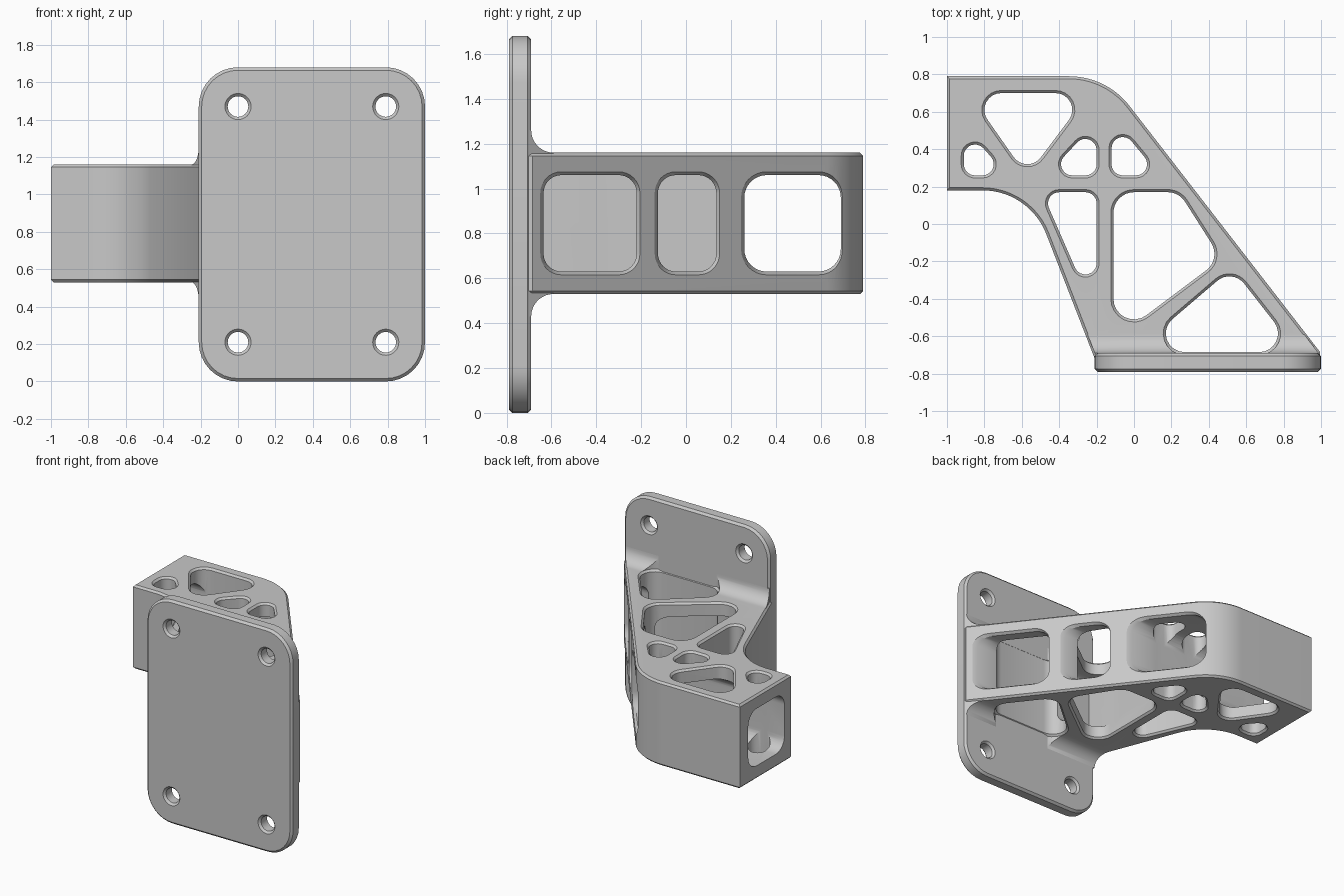
import bpy, bmesh, math
from mathutils import Vector

cube = bpy.data.objects.get("Cube")
if cube:
    bpy.data.objects.remove(cube, do_unlink=True)

grey = bpy.data.materials.new("plain grey")
grey.use_nodes = True
grey.diffuse_color = (0.58, 0.58, 0.58, 1)
grey.node_tree.nodes["Principled BSDF"].inputs["Base Color"].default_value = grey.diffuse_color


def rounded(centres, r, n=8):
    """Outline around counter-clockwise arc centres, with radius r."""
    pts, m = [], len(centres)
    for i, c in enumerate(centres):
        p, q = centres[i - 1], centres[(i + 1) % m]
        a = math.atan2(c[1] - p[1], c[0] - p[0]) - math.pi / 2
        b = math.atan2(q[1] - c[1], q[0] - c[0]) - math.pi / 2
        turn = (b - a) % math.tau
        for k in range(n + 1):
            t = a + turn * k / n
            pts.append((c[0] + r * math.cos(t), c[1] + r * math.sin(t)))
    return pts


def fillet(p, c, q, t, n=14):
    """Arc that rounds corner c between p and q, tangent at distance t."""
    p, c, q = Vector(p), Vector(c), Vector(q)
    u, v = (p - c).normalized(), (q - c).normalized()
    mid = c + (u + v).normalized() * t / math.cos(u.angle(v) / 2)
    a, b = c + u * t - mid, c + v * t - mid
    return [tuple(mid + a.slerp(b, k / n).normalized() * a.length) for k in range(n + 1)]


def inset(pts, d):
    """Move a counter-clockwise outline inwards by d, with mitred corners."""
    out = []
    for i, c in enumerate(pts):
        p, c, q = Vector(pts[i - 1]), Vector(c), Vector(pts[(i + 1) % len(pts)])
        e, f = (c - p).normalized(), (q - c).normalized()
        m, n = Vector((-e.y, e.x)), Vector((-f.y, f.x))
        out.append(tuple(c + (m + n) * d / (1 + m.dot(n))))
    return out


def line_x(a, b, y):
    """x of the straight wall through a and b at height y of the plan."""
    return a[0] + (y - a[1]) / (b[1] - a[1]) * (b[0] - a[0])


def skin(name, rings, helper=False):
    """Closed solid through a row of matching 3D rings."""
    bm = bmesh.new()
    loops = [[bm.verts.new(p) for p in ring] for ring in rings]
    n = len(loops[0])
    for a, b in zip(loops, loops[1:]):
        for i in range(n):
            j = (i + 1) % n
            bm.faces.new((a[i], a[j], b[j], b[i]))
    bm.faces.new(loops[0])
    bm.faces.new(loops[-1])
    bmesh.ops.recalc_face_normals(bm, faces=bm.faces)
    mesh = bpy.data.meshes.new(name)
    bm.to_mesh(mesh)
    bm.free()
    mesh.materials.append(grey)
    ob = bpy.data.objects.new(name, mesh)
    bpy.context.collection.objects.link(ob)
    if helper:
        ob.hide_render = True
        ob.hide_set(True)
        ob.display_type = 'WIRE'
    return ob


def boolean(ob, other, operation='DIFFERENCE'):
    mod = ob.modifiers.new(other.name, 'BOOLEAN')
    mod.object, mod.operation, mod.solver = other, operation, 'EXACT'


# Mounting plate with chamfered rim
FRONT, BACK, CH = -0.79, -0.69, 0.016
corners = [(0, 0.21), (0.79, 0.21), (0.79, 1.47), (0, 1.47)]
plate = skin("mounting_plate", [
    [(x, y, z) for x, z in rounded(corners, r)]
    for y, r in ((FRONT, 0.21 - CH), (FRONT + CH, 0.21), (BACK - CH, 0.21), (BACK, 0.21 - CH))])

# Countersunk screw holes
for i, (cx, cz) in enumerate(corners):
    hole = skin(f"screw_hole_cutter_{i}", [
        [(cx + r * math.cos(k * math.tau / 32), y, cz + r * math.sin(k * math.tau / 32)) for k in range(32)]
        for y, r in ((FRONT - 0.02, 0.09), (FRONT + 0.015, 0.055), (BACK - 0.015, 0.055), (BACK + 0.02, 0.09))], True)
    boolean(plate, hole)

# Arm: bent plan outline with chamfered top and bottom edges
LOW, HIGH, ROOT, C = 0.53, 1.16, -0.74, 0.014
end_a, bend_a, tip_a = (-1, 0.79), (-0.147, 0.79), (0.995, -0.685)
end_b, bend_b, tip_b = (-1, 0.18), (-0.56, 0.18), (-0.21, -0.72)
plan = [end_b] + fillet(end_b, bend_b, tip_b, 0.25) + [tip_b, (tip_b[0], ROOT), (tip_a[0], ROOT), tip_a]
plan += fillet(tip_a, bend_a, end_a, 0.2) + [end_a]
arm = skin("hollow_arm", [
    [(x, y, z) for x, y in inset(plan, d)]
    for z, d in ((LOW, C), (LOW + C, 0), (HIGH - C, 0), (HIGH, C))])

# Curved flare that blends the arm into the plate, above and below
flare = fillet((0.9, HIGH), (BACK, HIGH), (BACK, 1.5), 0.1)
flare.append((BACK - 0.01, flare[-1][1]))
flare += [(y, LOW + HIGH - z) for y, z in reversed(flare)]
blend = skin("flare_helper", [
    [(line_x(a, b, y) + shift, y, z) for y, z in flare]
    for a, b, shift in ((bend_b, tip_b, 0.012), (bend_a, tip_a, -0.012))], True)
boolean(arm, blend, 'UNION')

# Vertical truss openings, each given by its radius and arc centres
openings = [
    (0.10, [(0.27, -0.585), (0.67, -0.585), (0.51, -0.38)]),
    (0.11, [(0, -0.4), (0.32, -0.16), (0.18, 0.06), (0, 0.06)]),
    (0.06, [(-0.26, -0.21), (-0.26, 0.11), (-0.4, 0.11)]),
    (0.09, [(-0.57, 0.41), (-0.42, 0.61), (-0.71, 0.61)]),
    (0.06, [(-0.85, 0.32), (-0.81, 0.32), (-0.85, 0.365)]),
    (0.06, [(-0.33, 0.32), (-0.26, 0.32), (-0.26, 0.395)]),
    (0.06, [(-0.06, 0.32), (0.01, 0.32), (-0.06, 0.405)]),
]
for i, (r, centres) in enumerate(openings):
    cutter = skin(f"truss_cutter_{i}", [
        [(x, y, z) for x, y in rounded(centres, r + grow)]
        for z, grow in ((0.3, C), (LOW, C), (LOW + C, 0), (HIGH - C, 0), (HIGH, C), (1.4, C))], True)
    boolean(arm, cutter)

# Side windows through the slanted wall; the last one tunnels out of the arm end
for i, (y0, y1, r, depth) in enumerate((
        (-0.635, -0.22, 0.08, -0.11), (-0.125, 0.135, 0.08, -0.11), (0.26, 0.69, 0.1, -1.2))):
    a, b, lo, hi = y0 + r, y1 - r, 0.63 + r, 1.06 - r
    box = [(a, lo), (b, lo), (b, hi), (a, hi)]
    rings = [[(depth, y, z) for y, z in rounded(box, r)]]
    for out, grow in ((-0.025, 0), (0.06, 0.05)):
        rings.append([(line_x(bend_a, tip_a, y) + out, y, z) for y, z in rounded(box, r + grow)])
    boolean(arm, skin(f"window_cutter_{i}", rings, True))

# Smooth curved walls, sharp edges
for ob in (plate, arm):
    bpy.ops.object.select_all(action='DESELECT')
    bpy.context.view_layer.objects.active = ob
    ob.select_set(True)
    bpy.ops.object.convert(target='MESH')
    bpy.ops.object.shade_smooth_by_angle(angle=math.radians(28))
